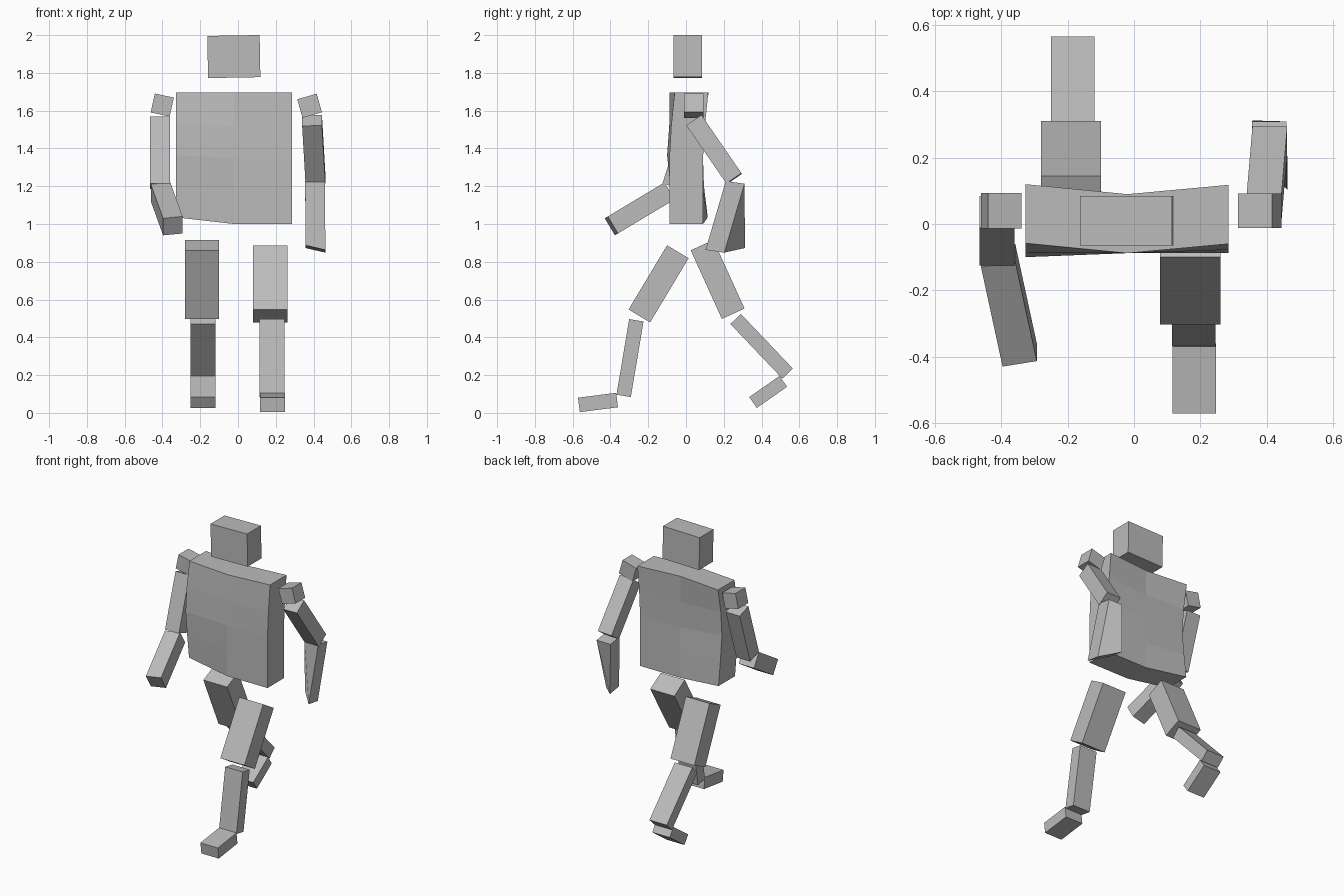
import bpy
import bmesh
from mathutils import Vector

if "Cube" in bpy.data.objects:
    bpy.data.objects.remove(bpy.data.objects["Cube"], do_unlink=True)

GREY = (0.5, 0.5, 0.5, 1.0)
grey = bpy.data.materials.new("plain_grey")
grey.use_nodes = True
grey.diffuse_color = GREY
grey.node_tree.nodes["Principled BSDF"].inputs["Base Color"].default_value = GREY


def finish(name, bm):
    bmesh.ops.recalc_face_normals(bm, faces=bm.faces)
    mesh = bpy.data.meshes.new(name)
    bm.to_mesh(mesh)
    bm.free()
    mesh.materials.append(grey)
    obj = bpy.data.objects.new(name, mesh)
    bpy.context.collection.objects.link(obj)
    return obj


def block(name, start, end, width, depth, skew=(0, 0)):
    """Flat-sided bar from start to end; skew slides the end along y and z across its width."""
    start, end = Vector(start), Vector(end)
    axis = (end - start).normalized()
    side = Vector((1, 0, 0))
    side = (side - axis * side.dot(axis)).normalized()
    back = axis.cross(side)
    bm = bmesh.new()
    bmesh.ops.create_cube(bm, size=1)
    for v in bm.verts:
        x, y, z = v.co
        slide = Vector((0, *skew)) * x if z > 0 else Vector()
        v.co = (end if z > 0 else start) + side * x * width + back * y * depth + slide
    return finish(name, bm)


# Head
block("head", (-0.02, 0.01, 1.775), (-0.024, 0.01, 1.998), 0.277, 0.15)

# Torso: slab of two columns and four rows, bent at its sides
columns = [
    (-0.327, 1.035, (0.025, 0.005, -0.012, 0.0, 0.03)),
    (-0.02, 1.0, (0.0, 0.0, 0.0, 0.0, 0.0)),
    (0.285, 1.0, (0.0, 0.0, 0.0, 0.01, 0.028)),
]
bm = bmesh.new()
grid = []
for x, bottom, offsets in columns:
    column = []
    for row, offset in enumerate(offsets):
        z = bottom + (1.695 - bottom) * row / 4
        column.append([bm.verts.new((x, offset + y, z)) for y in (-0.088, 0.09)])
    grid.append(column)
for c in range(2):
    for r in range(4):
        for s in (0, 1):
            bm.faces.new((grid[c][r][s], grid[c + 1][r][s],
                          grid[c + 1][r + 1][s], grid[c][r + 1][s]))
    for r in (0, 4):
        bm.faces.new((*grid[c][r], *reversed(grid[c + 1][r])))
for c in (0, 2):
    for r in range(4):
        bm.faces.new((*grid[c][r], *reversed(grid[c][r + 1])))
finish("torso", bm)

# Right arm, swung forward
block("right_shoulder", (-0.412, 0.04, 1.58), (-0.39, 0.04, 1.68), 0.103, 0.107)
block("right_upper_arm", (-0.413, 0.037, 1.555), (-0.413, -0.077, 1.2), 0.105, 0.1)
block("right_forearm", (-0.41, -0.095, 1.17), (-0.345, -0.395, 0.99), 0.105, 0.105)

# Left arm, swung back with a twisted forearm
block("left_shoulder", (0.393, 0.04, 1.577), (0.365, 0.04, 1.675), 0.107, 0.103)
block("left_upper_arm", (0.392, 0.043, 1.548), (0.41, 0.255, 1.24), 0.105, 0.097)
block("left_forearm", (0.408, 0.26, 1.22), (0.41, 0.208, 0.868), 0.105, 0.1, (-0.11, -0.025))

# Left leg, stepping forward
block("left_thigh", (0.17, -0.043, 0.853), (0.17, -0.247, 0.513), 0.182, 0.133)
block("left_shin", (0.18, -0.263, 0.49), (0.18, -0.33, 0.09), 0.132, 0.077)
block("left_foot", (0.182, -0.365, 0.068), (0.182, -0.567, 0.042), 0.132, 0.077)

# Right leg, trailing behind
block("right_thigh", (-0.19, 0.085, 0.888), (-0.19, 0.25, 0.525), 0.18, 0.132)
block("right_shin", (-0.185, 0.263, 0.497), (-0.185, 0.538, 0.208), 0.132, 0.077)
block("right_foot", (-0.185, 0.515, 0.167), (-0.185, 0.355, 0.055), 0.132, 0.07)
